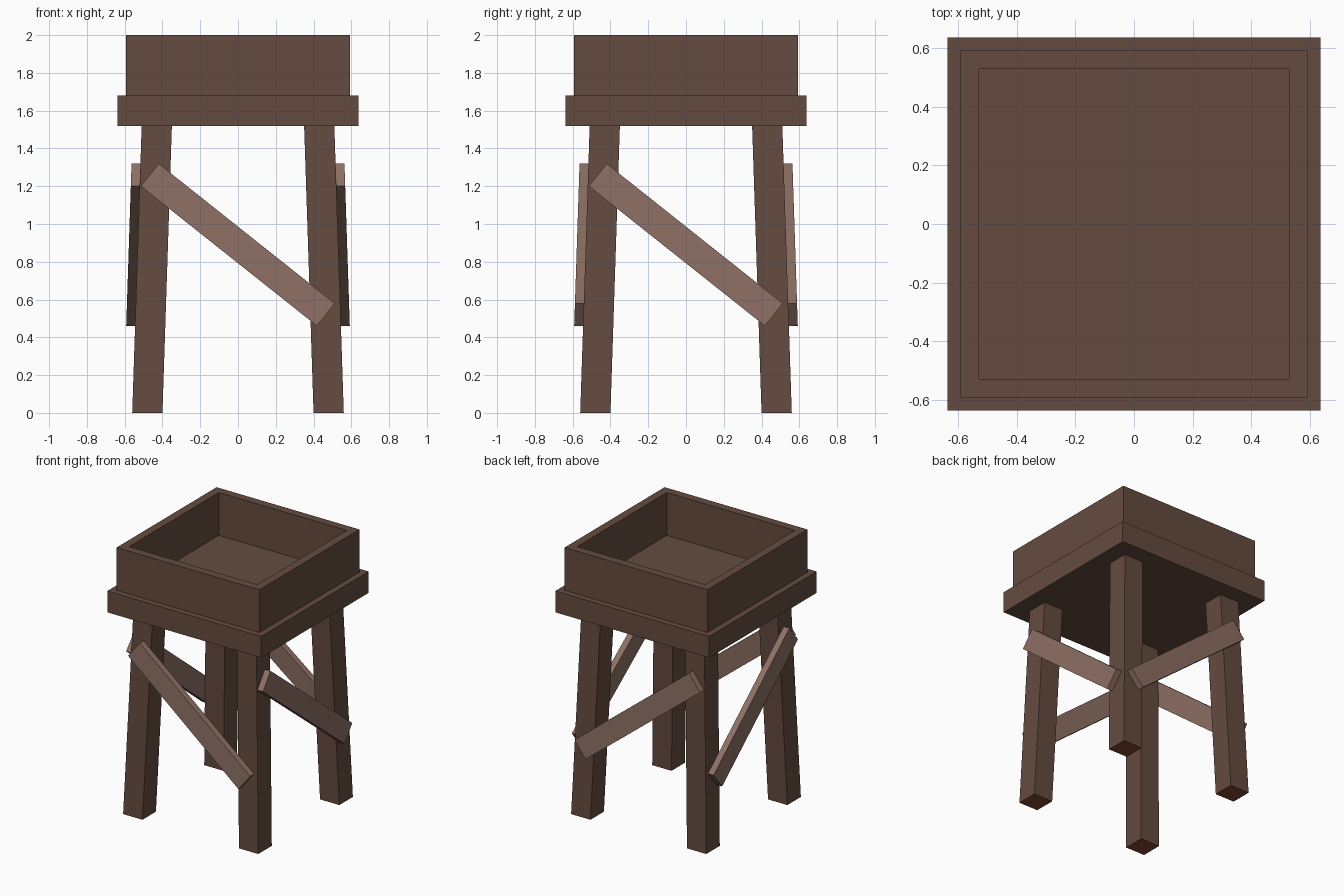
import bpy, bmesh
from mathutils import Vector

if "Cube" in bpy.data.objects:
    bpy.data.objects.remove(bpy.data.objects["Cube"])


def srgb(r, g, b):
    lin = [((c / 255 + 0.055) / 1.055) ** 2.4 for c in (r, g, b)]
    return (*lin, 1.0)


def material(name, rgb):
    m = bpy.data.materials.new(name)
    m.diffuse_color = srgb(*rgb)
    m.use_nodes = True
    m.node_tree.nodes["Principled BSDF"].inputs["Base Color"].default_value = m.diffuse_color
    return m


DARK = material("dark wood", (100, 75, 63))
LIGHT = material("light wood", (141, 111, 99))
CUT = material("red brown end grain", (130, 68, 45))


def prism(name, bottom, top, mats):
    """Solid between two matching four-point loops."""
    bm = bmesh.new()
    a = [bm.verts.new(p) for p in bottom]
    b = [bm.verts.new(p) for p in top]
    bm.faces.new(a[::-1])
    bm.faces.new(b)
    for i in range(4):
        j = (i + 1) % 4
        bm.faces.new((a[i], a[j], b[j], b[i]))
    return finish(name, bm, mats)


def finish(name, bm, mats):
    bmesh.ops.recalc_face_normals(bm, faces=bm.faces)
    me = bpy.data.meshes.new(name)
    bm.to_mesh(me)
    bm.free()
    for m in mats:
        me.materials.append(m)
    ob = bpy.data.objects.new(name, me)
    bpy.context.collection.objects.link(ob)
    return ob


def square(h, z, cx=0, cy=0):
    return [(cx + sx * h, cy + sy * h, z)
            for sx, sy in ((-1, -1), (1, -1), (1, 1), (-1, 1))]


LEG_TOP = 1.52


def leg_face(z):
    """Distance from the centre to the outer leg surface at height z."""
    return 0.56 - 0.05 * z / LEG_TOP


# Platform slab
prism("platform", square(0.637, LEG_TOP), square(0.637, 1.68), [DARK])

# Open box walls around the platform top
bm = bmesh.new()
rings = [[bm.verts.new(p) for p in square(h, z)]
         for h, z in ((0.592, 1.68), (0.592, 2.0), (0.53, 2.0), (0.53, 1.68))]
for k in range(4):
    r, s = rings[k], rings[(k + 1) % 4]
    for i in range(4):
        j = (i + 1) % 4
        bm.faces.new((r[i], r[j], s[j], s[i]))
finish("box_walls", bm, [DARK])

# Four legs leaning inward, with end grain on the feet
for sx, xn in ((-1, "left"), (1, "right")):
    for sy, yn in ((-1, "front"), (1, "back")):
        c0, c1 = leg_face(0) - 0.08, leg_face(LEG_TOP) - 0.08
        leg = prism(f"{yn}_{xn}_leg", square(0.08, 0, sx * c0, sy * c0),
                    square(0.08, LEG_TOP, sx * c1, sy * c1), [DARK, CUT])
        for f in leg.data.polygons:
            if f.normal.z < -0.9:
                f.material_index = 1

# Diagonal braces lying on the outside of the legs
start, end = Vector((-0.467, 1.26)), Vector((0.465, 0.52))
d = (end - start).normalized()
side = Vector((-d.y, d.x)) * 0.076
outline = [start - side, end - side, end + side, start + side]
for name, sign, along_x in (("front_brace", -1, True), ("back_brace", 1, True),
                            ("left_brace", -1, False), ("right_brace", 1, False)):
    loops = []
    for offset in (0.0, 0.047):
        loop = []
        for u, z in outline:
            w = sign * (leg_face(z) + offset)
            loop.append((u, w, z) if along_x else (w, u, z))
        loops.append(loop)
    prism(name, loops[0], loops[1], [LIGHT])
